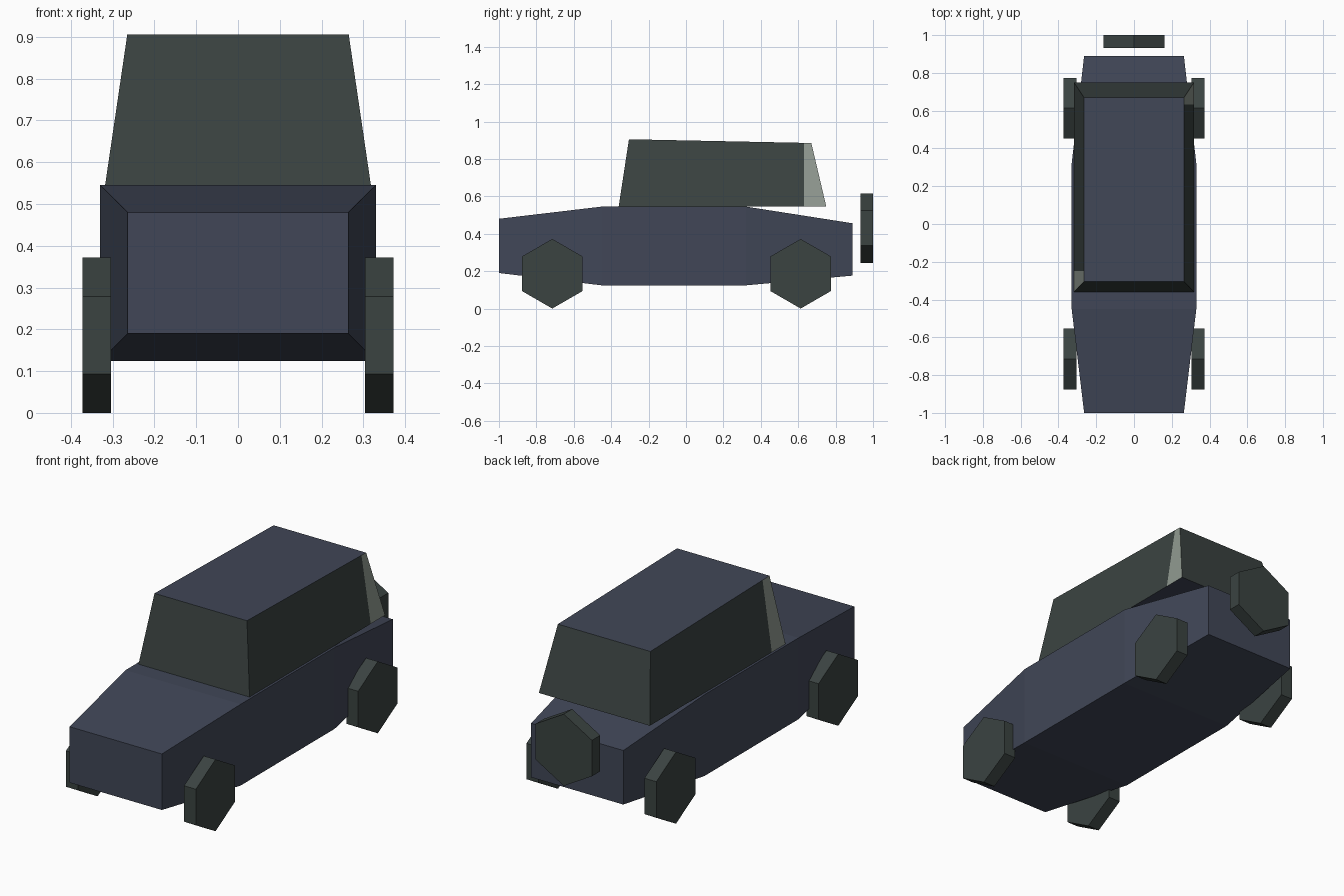
import bpy, bmesh, math
from mathutils import Matrix, Vector

cube = bpy.data.objects.get("Cube")
if cube:
    bpy.data.objects.remove(cube, do_unlink=True)


def material(name, r, g, b):
    m = bpy.data.materials.new(name)
    m.use_nodes = True
    m.diffuse_color = (r, g, b, 1)
    m.node_tree.nodes["Principled BSDF"].inputs["Base Color"].default_value = (r, g, b, 1)
    return m


paint = material("slate blue paint", 0.052, 0.062, 0.095)
dark = material("dark green grey", 0.043, 0.056, 0.053)
pale = material("pale grey glass", 0.28, 0.32, 0.28)


def finish(name, bm, *mats):
    bmesh.ops.recalc_face_normals(bm, faces=bm.faces)
    mesh = bpy.data.meshes.new(name)
    bm.to_mesh(mesh)
    bm.free()
    for m in mats:
        mesh.materials.append(m)
    obj = bpy.data.objects.new(name, mesh)
    bpy.context.collection.objects.link(obj)
    return obj


def loft(rings):
    """Skin a list of four-point rings into a closed solid."""
    bm = bmesh.new()
    loops = [[bm.verts.new(p) for p in ring] for ring in rings]
    for a, b in zip(loops, loops[1:]):
        for i in range(4):
            j = (i + 1) % 4
            bm.faces.new((a[i], a[j], b[j], b[i]))
    bm.faces.new(loops[0])
    bm.faces.new(loops[-1])
    bmesh.ops.recalc_face_normals(bm, faces=bm.faces)
    return bm


# Body: cross-sections from nose to tail (y, half width, bottom, top)
sections = [(-1, 0.264, 0.19, 0.48), (-0.45, 0.33, 0.124, 0.545),
            (0.32, 0.33, 0.124, 0.545), (0.89, 0.264, 0.176, 0.456)]
body = loft([[(-w, y, lo), (w, y, lo), (w, y, hi), (-w, y, hi)]
             for y, w, lo, hi in sections])
finish("body", body, paint)

# Cabin: tapered box with a painted roof and floor
w, t = 0.318, 0.265
cabin = loft([
    [(-w, -0.36, 0.545), (w, -0.36, 0.545), (w, 0.75, 0.545), (-w, 0.75, 0.545)],
    [(-t, -0.305, 0.905), (t, -0.305, 0.905), (t, 0.67, 0.885), (-t, 0.67, 0.885)]])

# Cut one pale panel into each cabin side: rear on the left, front on the right
for side, cut in ((1, 0.632), (-1, -0.248)):
    face = max(cabin.faces, key=lambda f: f.normal.x * side)
    bmesh.ops.bisect_plane(cabin, geom=[face, *face.edges, *face.verts],
                           plane_co=(0, cut, 0), plane_no=(0, 1, 0))
cabin.normal_update()
for f in cabin.faces:
    y = f.calc_center_median().y
    if abs(f.normal.z) > 0.7:
        f.material_index = 1
    elif f.normal.x > 0.7 and y > 0.632 or f.normal.x < -0.7 and y < -0.248:
        f.material_index = 2
finish("cabin", cabin, dark, paint, pale)


# Wheels: six-sided discs standing on a corner
def wheel(name, centre, width, axis):
    bm = bmesh.new()
    bmesh.ops.create_cone(bm, cap_ends=True, segments=6, radius1=0.186,
                          radius2=0.186, depth=width)
    corner = min(bm.verts, key=lambda v: v.co.x)
    angle = math.atan2(corner.co.y, corner.co.x)
    # Put a corner on local +x, then stand that direction upright
    spin = Matrix.Rotation(-angle, 3, "Z")
    up, out = Vector((0, 0, 1)), Vector(axis)
    stand = Matrix((up, out.cross(up), out)).transposed()
    bmesh.ops.transform(bm, matrix=(stand @ spin).to_4x4(), verts=bm.verts)
    bmesh.ops.translate(bm, vec=centre, verts=bm.verts)
    finish(name, bm, dark)


for end, y in (("front", -0.715), ("rear", 0.613)):
    for side, s in (("left", 1), ("right", -1)):
        wheel(f"{end}_{side}_wheel", (s * 0.338, y, 0.186), 0.068, (1, 0, 0))
wheel("spare_wheel", (0, 0.966, 0.43), 0.068, (0, 1, 0))
